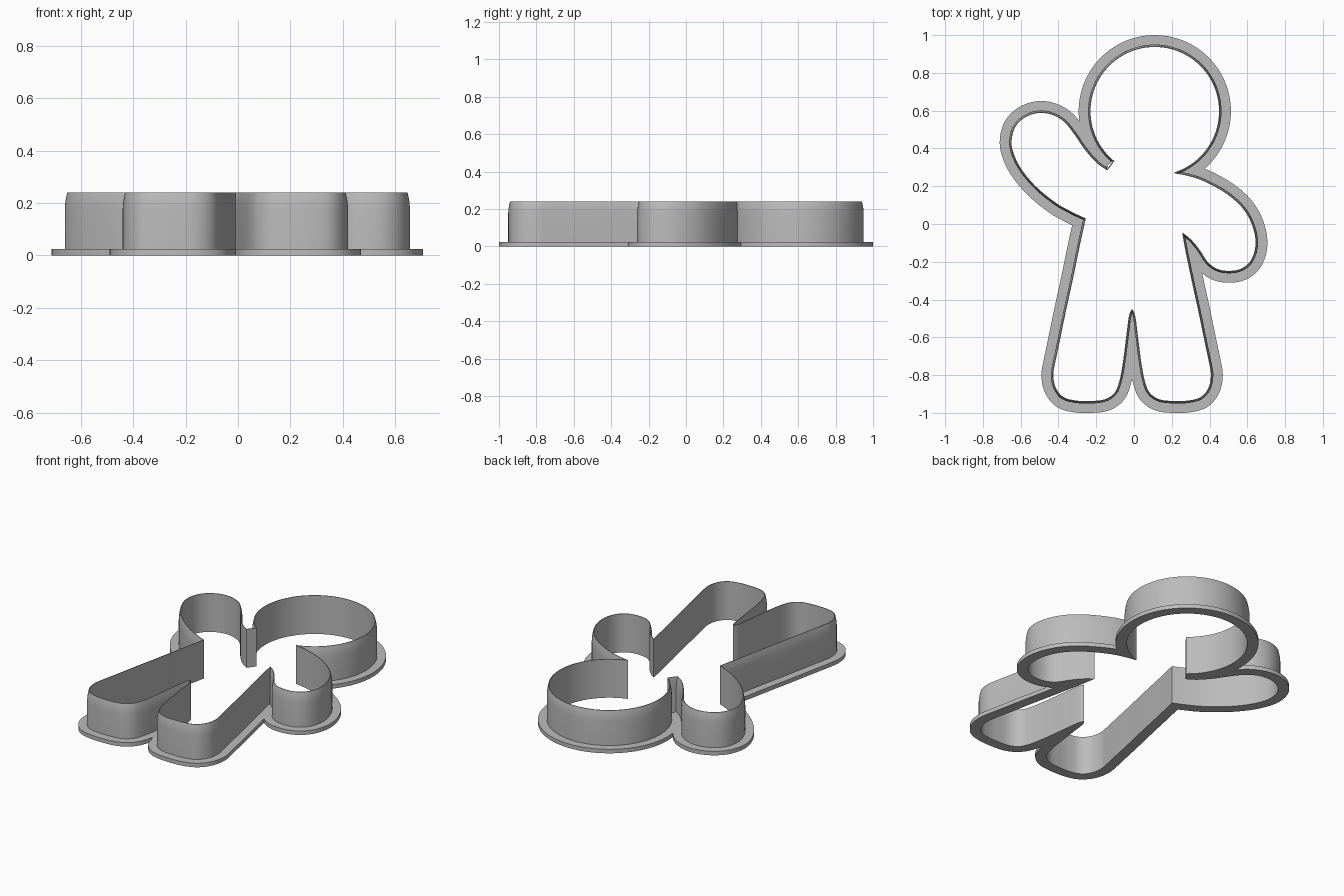
import bpy
import bmesh
import math
from mathutils import Vector
from mathutils.geometry import interpolate_bezier
from mathutils.kdtree import KDTree

cube = bpy.data.objects.get("Cube")
if cube:
    bpy.data.objects.remove(cube, do_unlink=True)

STEP = 0.01          # spacing of outline samples
FLANGE = 0.063       # width of the base rim
WALL = 0.013         # thickness of the cutting wall
RIM_TOP = 0.025
TOP = 0.24

grey = bpy.data.materials.new("plain grey")
grey.use_nodes = True
colour = (0.5, 0.5, 0.5, 1)
grey.diffuse_color = colour
grey.node_tree.nodes["Principled BSDF"].inputs["Base Color"].default_value = colour


def arc(centre, radius, start, end):
    """Points on a circular arc, angles in degrees."""
    count = int(math.radians(end - start) * radius / STEP)
    angles = [math.radians(start + (end - start) * i / count) for i in range(count + 1)]
    return [Vector((centre[0] + radius * math.cos(a), centre[1] + radius * math.sin(a), 0))
            for a in angles]


def smooth_path(points):
    """Smooth curve through the points with free ends."""
    pts = [Vector((x, y, 0)) for x, y in points]
    last = len(pts) - 1
    tangents = [(pts[min(i + 1, last)] - pts[max(i - 1, 0)]).normalized()
                for i in range(len(pts))]
    # straighten the free ends towards the neighbouring tangent
    tangents[0] = (2 * tangents[0] - tangents[1]).normalized()
    tangents[-1] = (2 * tangents[-1] - tangents[-2]).normalized()
    path = []
    for a, b, ta, tb in zip(pts, pts[1:], tangents, tangents[1:]):
        handle = (b - a).length / 3
        count = max(3, int((b - a).length / STEP) + 1)
        path += interpolate_bezier(a, a + ta * handle, b - tb * handle, b, count)[:-1]
    return path + [pts[-1]]


# Inner outline, section by section; sections meet at sharp corners
head = arc((0.11, 0.597), 0.34, -73, 231)

raised_arm = smooth_path([
    (-.14, .285), (-.2, .325), (-.265, .4), (-.32, .48), (-.375, .545), (-.44, .58),
    (-.51, .587), (-.58, .562), (-.63, .51), (-.648, .43), (-.63, .355), (-.585, .275),
    (-.51, .19), (-.41, .11), (-.33, .065), (-.255, .03)])

leg_side = [(-.255, .03), (-.29, -.13), (-.325, -.3), (-.36, -.46), (-.395, -.63)]
leg_foot = [
    (-.42, -.75), (-.427, -.8), (-.415, -.865), (-.375, -.915), (-.31, -.934),
    (-.235, -.937), (-.155, -.928), (-.105, -.895), (-.08, -.84), (-.06, -.74),
    (-.038, -.57), (-.025, -.48), (-.01, -.45)]


def mirrored(points):
    """The other leg, mirrored about the crotch line and reversed."""
    return [(-.02 - x, y) for x, y in reversed(points)]


right_leg = smooth_path(leg_side + leg_foot)
left_leg = smooth_path(mirrored(leg_foot) + mirrored(leg_side[1:]) + [(.255, -.045)])

lowered_arm = smooth_path([
    (.255, -.045), (.305, -.085), (.35, -.14), (.39, -.2), (.44, -.237), (.505, -.248),
    (.57, -.235), (.62, -.19), (.643, -.11), (.63, -.02), (.585, .07), (.51, .145),
    (.41, .207), (.32, .245), (.21, .268)])

outline = []
for section in (head, raised_arm, right_leg, left_leg, lowered_arm):
    for p in section:
        if not outline or (p - outline[-1]).length > STEP * 0.2:
            outline.append(p)
if (outline[0] - outline[-1]).length < STEP * 0.5:
    outline.pop()

count = len(outline)
tree = KDTree(count)
for i, p in enumerate(outline):
    tree.insert(p, i)
tree.balance()


def offset_outline(distance):
    """Push the outline outwards, stopping where opposite sides would meet."""
    result = []
    for i, p in enumerate(outline):
        along = outline[(i + 1) % count] - outline[i - 1]
        normal = Vector((along.y, -along.x, 0)).normalized()

        def is_free(t):
            return tree.find(p + normal * t)[2] >= t * 0.98

        low, high = 0.0, distance
        if is_free(high):
            low = high
        else:
            for _ in range(14):
                middle = (low + high) / 2
                if is_free(middle):
                    low = middle
                else:
                    high = middle
        result.append(p + normal * low)
    return result


def sweep(name, profile, closed):
    """Sweep an (offset, height) profile around the outline."""
    bm = bmesh.new()
    rings = []
    for offset, z in profile:
        loop = offset_outline(offset) if offset else outline
        rings.append([bm.verts.new((p.x, p.y, z)) for p in loop])
    pairs = list(zip(rings, rings[1:]))
    if closed:
        pairs.append((rings[-1], rings[0]))
    for lower, upper in pairs:
        for i in range(count):
            j = (i + 1) % count
            bm.faces.new((lower[i], lower[j], upper[j], upper[i]))
    mesh = bpy.data.meshes.new(name)
    bm.to_mesh(mesh)
    bm.free()
    mesh.materials.append(grey)
    obj = bpy.data.objects.new(name, mesh)
    bpy.context.collection.objects.link(obj)
    bpy.ops.object.select_all(action='DESELECT')
    obj.select_set(True)
    bpy.context.view_layer.objects.active = obj
    bpy.ops.object.shade_smooth_by_angle(angle=math.radians(25))
    return obj


# Flat rim around the base
sweep("base_rim", [(0, 0), (FLANGE, 0), (FLANGE, RIM_TOP), (0, RIM_TOP)], True)

# Thin wall whose outside rounds in to a cutting edge
wall_profile = [(WALL, RIM_TOP), (WALL, 0.18), (WALL * 0.88, 0.2), (WALL * 0.65, 0.22),
                (WALL * 0.3, TOP), (0, TOP), (0, RIM_TOP)]
sweep("cutting_wall", wall_profile, False)
